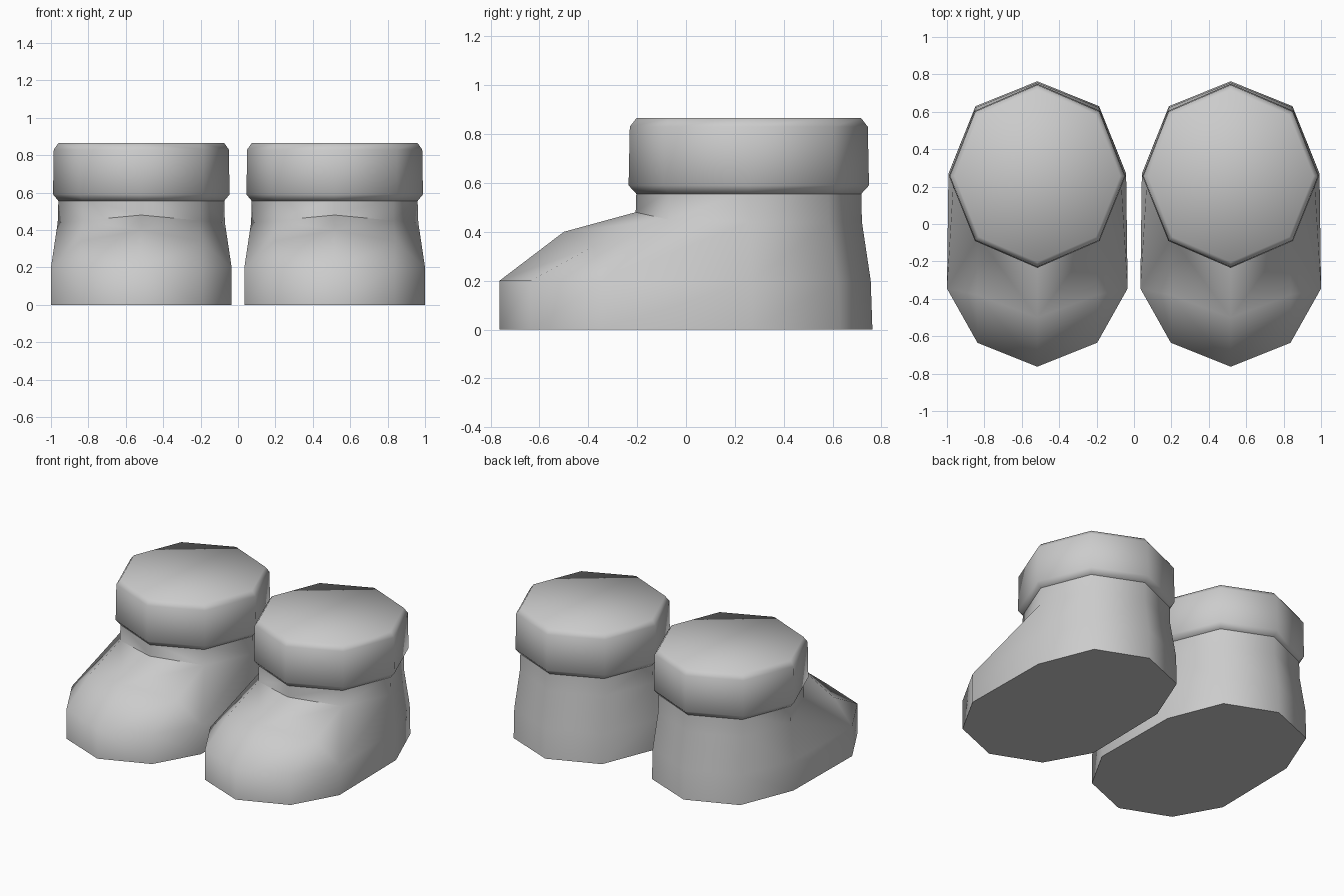
import bpy, bmesh, math

if "Cube" in bpy.data.objects:
    bpy.data.objects.remove(bpy.data.objects["Cube"])

CX = 0.517    # sideways offset of each boot
CY = 0.257    # centre of the leg opening

gray = bpy.data.materials.new("plain gray")
gray.diffuse_color = (0.6, 0.6, 0.6, 1)
gray.use_nodes = True
gray.node_tree.nodes["Principled BSDF"].inputs["Base Color"].default_value = gray.diffuse_color


def finish(bm, name):
    """Turn a bmesh into a smooth object mirrored to make the pair."""
    bmesh.ops.recalc_face_normals(bm, faces=bm.faces)
    me = bpy.data.meshes.new(name)
    bm.to_mesh(me)
    bm.free()
    me.materials.append(gray)
    ob = bpy.data.objects.new(name, me)
    bpy.context.collection.objects.link(ob)
    bpy.ops.object.select_all(action='DESELECT')
    bpy.context.view_layer.objects.active = ob
    ob.select_set(True)
    bpy.ops.object.shade_smooth_by_angle(angle=math.radians(65))
    mod = ob.modifiers.new("pair", 'MIRROR')
    mod.use_mirror_merge = False
    return ob


def octagon(bm, rx, ry, z):
    """Eight points, starting at the front and turning toward +x."""
    return [bm.verts.new((CX + rx * math.sin(i * math.pi / 4),
                          CY - ry * math.cos(i * math.pi / 4), z)) for i in range(8)]


def bridge(bm, a, b):
    n = len(a)
    for i in range(n):
        j = (i + 1) % n
        bm.faces.new((a[i], a[j], b[j], b[i]))


# Cuff: eight-sided band with chamfered rims
bm = bmesh.new()
rings = [octagon(bm, *r) for r in ((0.443, 0.460, 0.555), (0.472, 0.492, 0.59),
                                   (0.468, 0.487, 0.83), (0.443, 0.460, 0.865))]
for a, b in zip(rings, rings[1:]):
    bridge(bm, a, b)
bm.faces.new(rings[0])
bm.faces.new(rings[-1])
finish(bm, "cuff")

# Boot: ten-sided foot rising into the eight-sided shaft
bm = bmesh.new()
half = [(0, -0.763), (0.32, -0.635), (0.483, -0.345), (0.475, 0.27), (0.33, 0.63), (0, 0.763)]
outline = half + [(-x, y) for x, y in half[-2:0:-1]]
sole = [bm.verts.new((CX + x, y, 0)) for x, y in outline]
foot = [bm.verts.new((CX + x, y - (0.007 if y > 0.5 else 0), 0.2)) for x, y in outline]
ankle = octagon(bm, 0.447, 0.463, 0.44)
ankle[0].co.z = 0.48
ankle[1].co.z = ankle[7].co.z = 0.45
shaft = octagon(bm, 0.443, 0.460, 0.57)
bm.faces.new(sole)
bm.faces.new(shaft)
bridge(bm, sole, foot)
bridge(bm, ankle, shaft)

# Instep ridge between toe and ankle
mid = bm.verts.new((CX, -0.5, 0.4))
for s, toe, side, heel, corner, flank in ((1, 1, 2, 3, 1, 2), (-1, 9, 8, 7, 7, 6)):
    d = bm.verts.new((CX + s * 0.322, -0.38, 0.34))
    bm.faces.new((foot[0], foot[toe], d, mid))
    bm.faces.new((mid, d, ankle[corner], ankle[0]))
    bm.faces.new((foot[toe], foot[side], d))
    bm.faces.new((d, foot[side], ankle[corner]))
    bm.faces.new((foot[side], foot[heel], ankle[flank], ankle[corner]))
# Heel panels
for i in range(3, 7):
    bm.faces.new((foot[i], foot[i + 1], ankle[i], ankle[i - 1]))
finish(bm, "boot")
